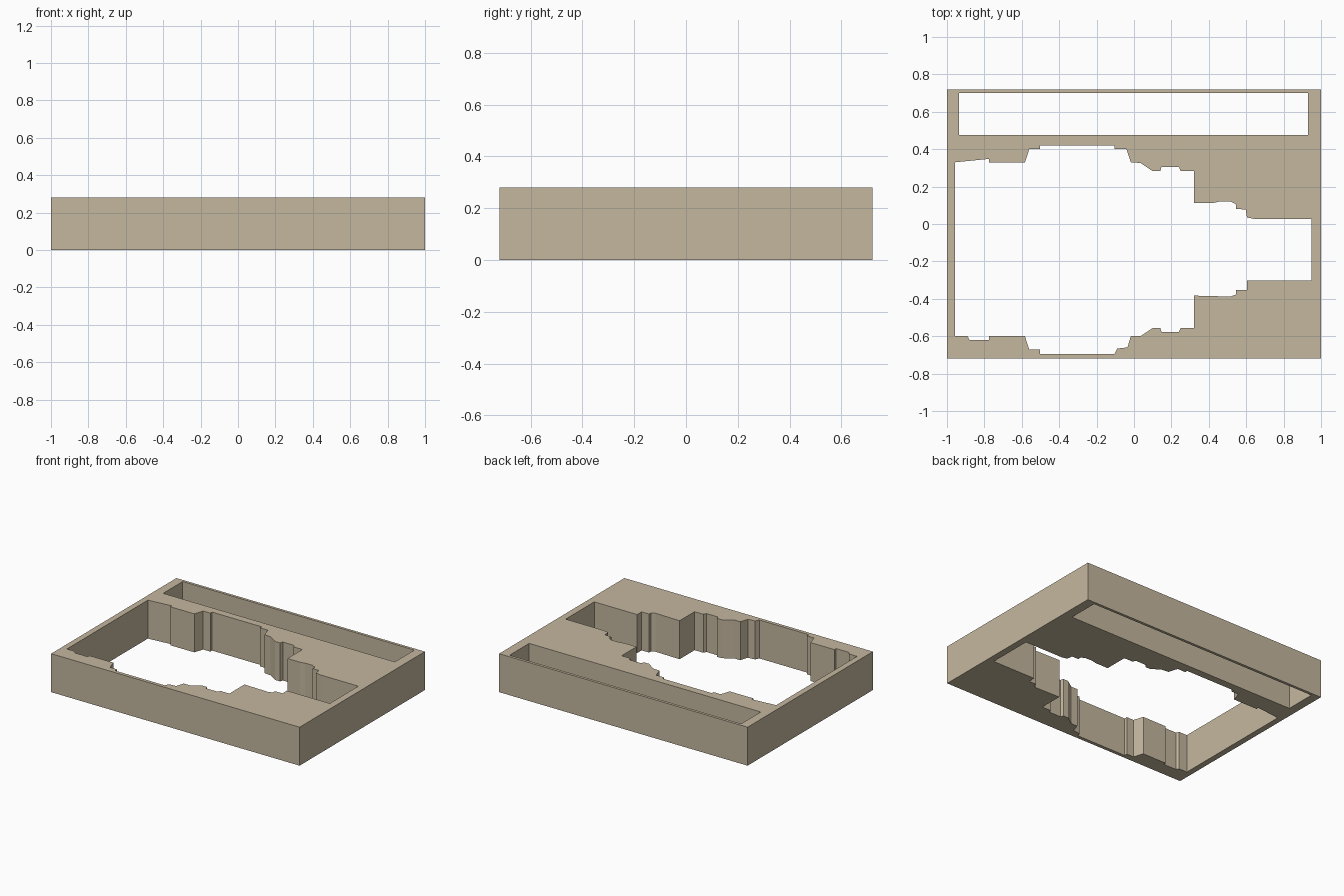
import bpy
import bmesh

HEIGHT = 0.28

# Outer block and rectangular slot, as (x, y) outlines
block = [(-1, -0.72), (1, -0.72), (1, 0.72), (-1, 0.72)]
slot = [(-0.935, 0.475), (0.93, 0.475), (0.93, 0.70), (-0.935, 0.70)]

# Stepped cavity: back edge from left to right, then front edge from right to left
cavity_back = [
    (-0.957, 0.33), (-0.775, 0.348), (-0.775, 0.33), (-0.583, 0.33),
    (-0.56, 0.40), (-0.503, 0.40), (-0.503, 0.42), (-0.104, 0.42),
    (-0.104, 0.40), (-0.04, 0.40), (-0.017, 0.33), (0.035, 0.326),
    (0.10, 0.283), (0.14, 0.283), (0.147, 0.305), (0.24, 0.305),
    (0.25, 0.283), (0.32, 0.283), (0.32, 0.112), (0.42, 0.112),
    (0.457, 0.12), (0.516, 0.12), (0.545, 0.105), (0.545, 0.08),
    (0.597, 0.078), (0.604, 0.035), (0.645, 0.027), (0.95, 0.027)]
cavity_front = [
    (0.95, -0.302), (0.604, -0.302), (0.604, -0.353), (0.545, -0.353),
    (0.545, -0.377), (0.516, -0.388), (0.32, -0.383), (0.32, -0.556),
    (0.25, -0.556), (0.24, -0.577), (0.147, -0.577), (0.14, -0.556),
    (0.10, -0.556), (0.035, -0.60), (-0.017, -0.60), (-0.035, -0.66),
    (-0.09, -0.666), (-0.104, -0.695), (-0.503, -0.695), (-0.503, -0.672),
    (-0.56, -0.672), (-0.583, -0.60), (-0.775, -0.60), (-0.775, -0.62),
    (-0.88, -0.62), (-0.89, -0.60), (-0.957, -0.60)]

bm = bmesh.new()


def add_loop(points):
    """Closed outline of edges on the ground plane."""
    verts = [bm.verts.new((x, y, 0)) for x, y in points]
    return [bm.edges.new((v, verts[i - 1])) for i, v in enumerate(verts)]


# Fill the block around both openings, then pull it up to full height
edges = add_loop(block) + add_loop(slot) + add_loop(cavity_back + cavity_front)
bmesh.ops.triangle_fill(bm, use_beauty=True, use_dissolve=False, edges=edges,
                        normal=(0, 0, 1))
result = bmesh.ops.extrude_face_region(bm, geom=bm.faces[:], use_keep_orig=True)
top_verts = [g for g in result["geom"] if isinstance(g, bmesh.types.BMVert)]
bmesh.ops.translate(bm, verts=top_verts, vec=(0, 0, HEIGHT))
bmesh.ops.recalc_face_normals(bm, faces=bm.faces[:])

mesh = bpy.data.meshes.new("tray_insert")
bm.to_mesh(mesh)
bm.free()

tan = bpy.data.materials.new("tan")
tan.diffuse_color = (0.552, 0.474, 0.345, 1)
mesh.materials.append(tan)

tray = bpy.data.objects.new("tray_insert", mesh)
bpy.context.collection.objects.link(tray)
